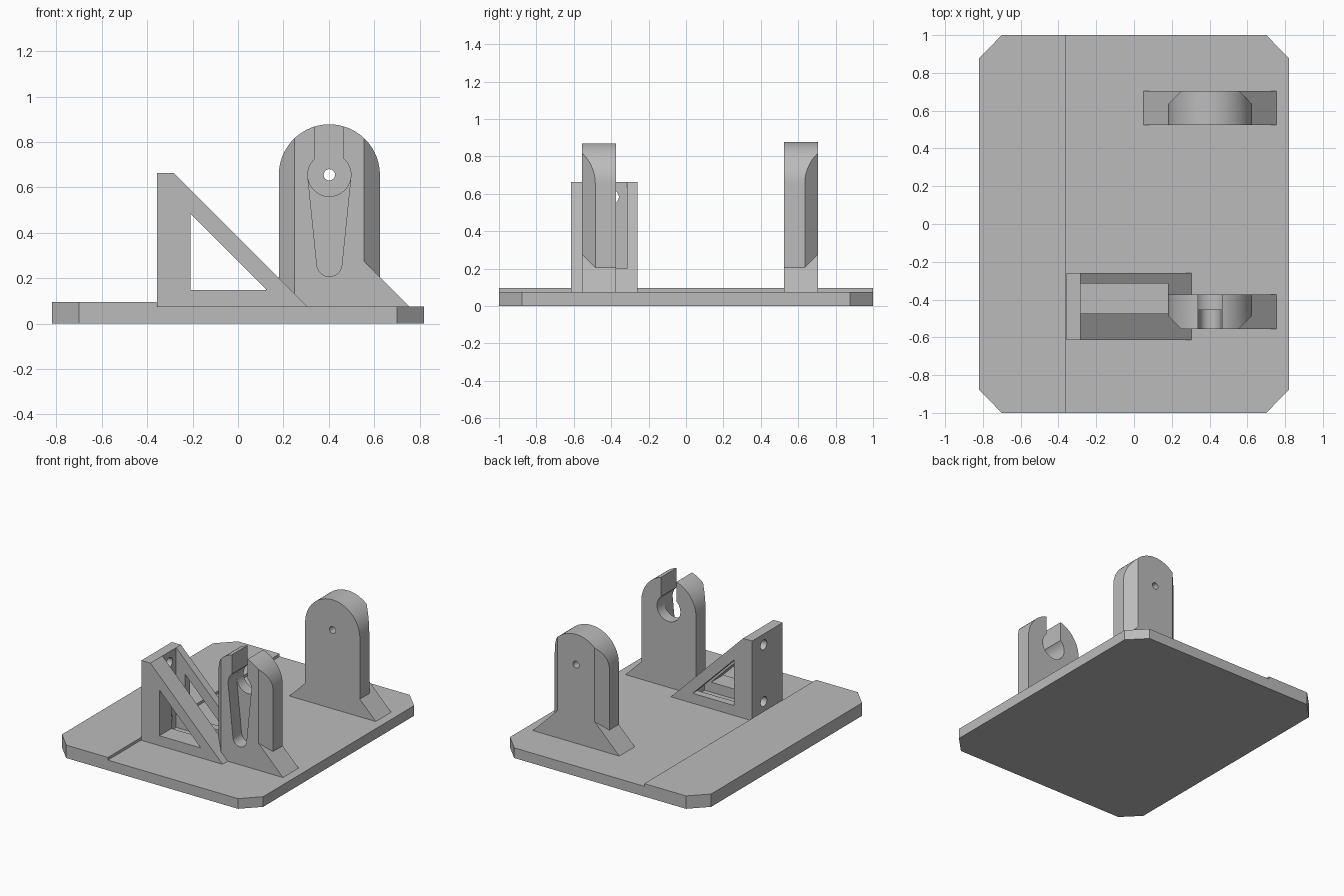
import bpy, bmesh
from math import pi, sin, cos, asin
from mathutils import Vector

cube = bpy.data.objects.get("Cube")
if cube:
    bpy.data.objects.remove(cube, do_unlink=True)

GREY = bpy.data.materials.new("plain_grey")
GREY.use_nodes = True
GREY.diffuse_color = (0.5, 0.5, 0.5, 1)
GREY.node_tree.nodes["Principled BSDF"].inputs["Base Color"].default_value = (0.5, 0.5, 0.5, 1)

# Position of a 2D profile point on each axis; the last value is the depth
AXES = {
    "x": lambda a, b, d: Vector((d, a, b)),
    "y": lambda a, b, d: Vector((a, d, b)),
    "z": lambda a, b, d: Vector((a, b, d)),
}


def prism(name, profile, axis, lo, hi):
    """Extrude a 2D profile along an axis from lo to hi."""
    place = AXES[axis]
    bm = bmesh.new()
    face = bm.faces.new([bm.verts.new(place(a, b, lo)) for a, b in profile])
    new = bmesh.ops.extrude_face_region(bm, geom=[face])["geom"]
    verts = [g for g in new if isinstance(g, bmesh.types.BMVert)]
    bmesh.ops.translate(bm, verts=verts, vec=place(0, 0, hi - lo))
    bmesh.ops.recalc_face_normals(bm, faces=bm.faces)
    mesh = bpy.data.meshes.new(name)
    bm.to_mesh(mesh)
    bm.free()
    mesh.materials.append(GREY)
    obj = bpy.data.objects.new(name, mesh)
    bpy.context.collection.objects.link(obj)
    return obj


def combine(obj, other, operation):
    """Apply a boolean and remove the helper."""
    mod = obj.modifiers.new(operation, "BOOLEAN")
    mod.operation, mod.object, mod.solver = operation, other, "EXACT"
    bpy.context.view_layer.objects.active = obj
    bpy.ops.object.modifier_apply(modifier=mod.name)
    bpy.data.objects.remove(other, do_unlink=True)


def smooth(obj):
    bpy.ops.object.select_all(action="DESELECT")
    obj.select_set(True)
    bpy.context.view_layer.objects.active = obj
    bpy.ops.object.shade_smooth_by_angle(angle=pi / 6)


def arc(cx, cz, r, start, end, steps=32):
    angles = [start + (end - start) * i / steps for i in range(steps + 1)]
    return [(cx + r * cos(t), cz + r * sin(t)) for t in angles]


def circle(cx, cz, r):
    return arc(cx, cz, r, 0, 2 * pi, 40)[:-1]


def rect(a0, a1, b0, b1):
    return [(a0, b0), (a1, b0), (a1, b1), (a0, b1)]


# Shared dimensions
FLOOR = 0.075
SUNK = 0.05
CX, CZ, R = 0.4025, 0.655, 0.2225
LEFT, RIGHT = CX - R, CX + R
CHAMFER = 0.07


def post(name, y_plain, y_chamfered, both_flares):
    """Round-topped post with two chamfered upright edges and a flared foot."""
    lo, hi = sorted((y_plain, y_chamfered))
    obj = prism(name, [(LEFT, SUNK), (RIGHT, SUNK)] + arc(CX, CZ, R, 0, pi, 48), "y", lo, hi)
    inner = y_chamfered + (CHAMFER if y_plain > y_chamfered else -CHAMFER)
    plan = [(LEFT - 0.1, y_plain), (RIGHT + 0.1, y_plain), (RIGHT + 0.1, inner), (RIGHT, inner),
            (RIGHT - CHAMFER, y_chamfered), (LEFT + CHAMFER, y_chamfered),
            (LEFT, inner), (LEFT - 0.1, inner)]
    combine(obj, prism("plan_cutter", plan, "z", 0, 1), "INTERSECT")
    top = 0.275
    spread = top - FLOOR
    x0, x1 = LEFT + CHAMFER, RIGHT - CHAMFER
    foot = [(x1 + spread, SUNK), (x1 + spread, FLOOR), (x1, top)]
    if both_flares:
        foot += [(x0, top), (x0 - spread, FLOOR), (x0 - spread, SUNK)]
    else:
        foot += [(CX, top), (CX, SUNK)]
    combine(obj, prism("foot", foot, "y", lo, hi), "UNION")
    return obj


# Base plate with a raised strip and cut corners
base = prism("base_plate", [(-0.82, 0), (0.82, 0), (0.82, FLOOR), (-0.36, FLOOR),
                            (-0.36, 0.095), (-0.82, 0.095)], "y", -1, 1)
octagon = [(0.82, -0.878), (0.82, 0.878), (0.7, 1), (-0.7, 1),
           (-0.82, 0.878), (-0.82, -0.878), (-0.7, -1), (0.7, -1)]
combine(base, prism("corner_cutter", octagon, "z", -0.1, 0.2), "INTERSECT")

# Rear post with a small pivot hole
rear_post = post("rear_post", 0.525, 0.705, True)
combine(rear_post, prism("pivot_cutter", circle(CX, CZ, 0.025), "y", 0.4, 0.8), "DIFFERENCE")
smooth(rear_post)

# Front post with a through keyhole and a tapered lever recess
front_post = post("front_post", -0.373, -0.555, False)
BIG, SMALL, LOW = 0.095, 0.055, 0.262
neck = 0.0625
lift = asin(neck / BIG)
keyhole = arc(CX, CZ, BIG, pi / 2 + lift, 2.5 * pi - lift, 40) + [(CX + neck, 1), (CX - neck, 1)]
combine(front_post, prism("keyhole_cutter", keyhole, "y", -0.7, -0.2), "DIFFERENCE")
tilt = asin((BIG - SMALL) / (CZ - LOW))
lever = arc(CX, CZ, BIG, tilt * -1, pi + tilt) + arc(CX, LOW, SMALL, pi + tilt, 2 * pi - tilt)
combine(front_post, prism("lever_cutter", lever, "y", -0.7, -0.455), "DIFFERENCE")
smooth(front_post)

# Triangular bracket, hollowed down the middle, with side windows
bracket = prism("triangular_bracket", [(-0.357, SUNK), (0.305, SUNK), (0.305, FLOOR),
                                       (-0.283, 0.663), (-0.357, 0.663)], "y", -0.615, -0.26)
combine(bracket, prism("slot_cutter", rect(-0.283, LEFT, -0.475, -0.315), "z", FLOOR, 1), "DIFFERENCE")
window = [(-0.21, 0.148), (0.127, 0.148), (-0.21, 0.485)]
combine(bracket, prism("window_cutter", window, "y", -0.8, -0.1), "DIFFERENCE")

# Two screw holes through the upright of the bracket
for z in (0.165, 0.583):
    combine(bracket, prism("screw_cutter", circle(-0.395, z, 0.036), "x", -0.5, -0.25), "DIFFERENCE")
smooth(bracket)
